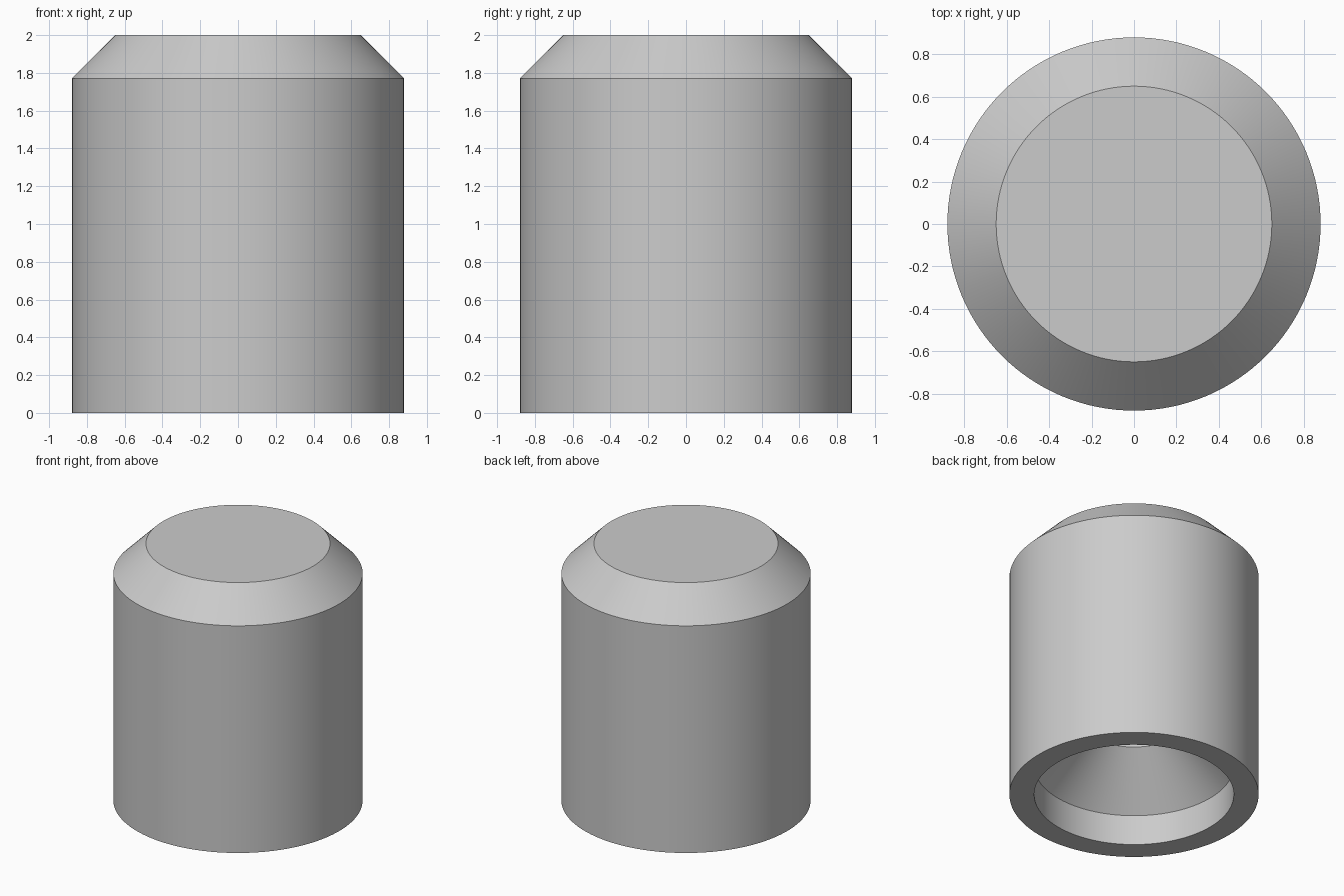
import bpy, bmesh, math

cube = bpy.data.objects.get("Cube")
if cube:
    bpy.data.objects.remove(cube, do_unlink=True)

OUTER, HEIGHT, CHAMFER = 0.88, 2.0, 0.23
MOUTH, MOUTH_DEPTH = 0.705, 0.235
BORE, BORE_TOP = 0.35, 1.45
SEGMENTS = 128

# Plain grey
grey = bpy.data.materials.new("plain grey")
grey.use_nodes = True
grey.diffuse_color = (0.6, 0.6, 0.6, 1)
bsdf = next(n for n in grey.node_tree.nodes if n.type == 'BSDF_PRINCIPLED')
bsdf.inputs["Base Color"].default_value = grey.diffuse_color

# Half section: chamfered outside, then stepped blind bore with a conical shoulder
profile = [
    (0, HEIGHT),
    (OUTER - CHAMFER, HEIGHT),
    (OUTER, HEIGHT - CHAMFER),
    (OUTER, 0),
    (MOUTH, 0),
    (MOUTH, MOUTH_DEPTH),
    (BORE, MOUTH_DEPTH + MOUTH - BORE),
    (BORE, BORE_TOP),
    (0, BORE_TOP),
]

# Revolve the section into the hollow cap
bm = bmesh.new()
verts = [bm.verts.new((r, 0, z)) for r, z in profile]
edges = [bm.edges.new(pair) for pair in zip(verts, verts[1:])]
bmesh.ops.spin(bm, geom=verts + edges, cent=(0, 0, 0), axis=(0, 0, 1),
               angle=math.tau, steps=SEGMENTS, use_merge=False)
bmesh.ops.remove_doubles(bm, verts=bm.verts, dist=0.0001)
bmesh.ops.recalc_face_normals(bm, faces=bm.faces)
mesh = bpy.data.meshes.new("hollow_cap")
bm.to_mesh(mesh)
bm.free()
mesh.materials.append(grey)

cap = bpy.data.objects.new("hollow_cap", mesh)
bpy.context.collection.objects.link(cap)

# Smooth round walls, crisp rims
bpy.ops.object.select_all(action='DESELECT')
cap.select_set(True)
bpy.context.view_layer.objects.active = cap
bpy.ops.object.shade_smooth_by_angle(angle=math.radians(30))
